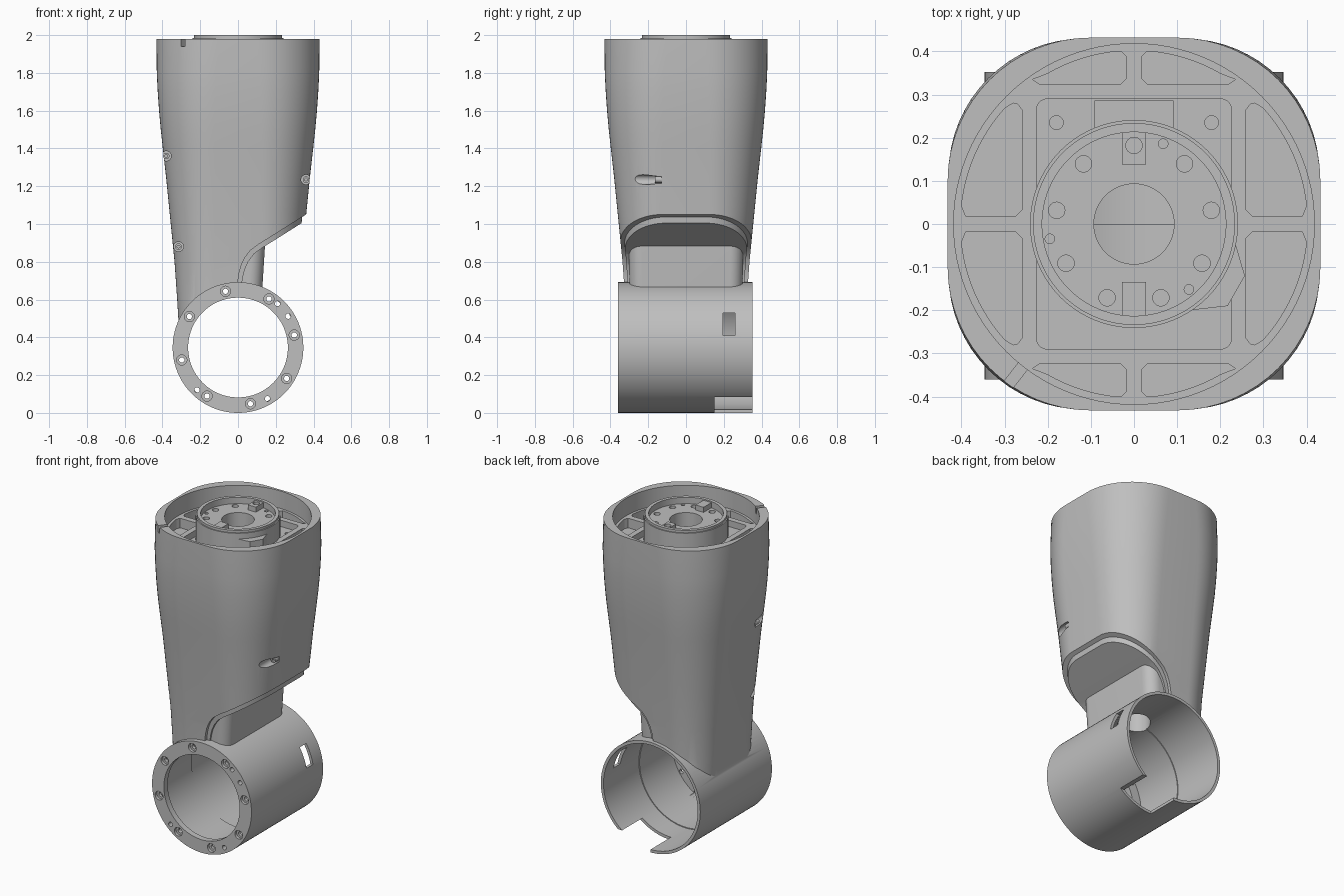
import bpy, bmesh, math
from mathutils import Vector, Matrix

if "Cube" in bpy.data.objects:
    bpy.data.objects.remove(bpy.data.objects["Cube"])

grey = bpy.data.materials.new("cast_grey")
grey.use_nodes = True
grey.diffuse_color = (0.52, 0.52, 0.52, 1)
grey.node_tree.nodes["Principled BSDF"].inputs["Base Color"].default_value = (0.52, 0.52, 0.52, 1)


def make(name, bm):
    bmesh.ops.recalc_face_normals(bm, faces=bm.faces)
    mesh = bpy.data.meshes.new(name)
    bm.to_mesh(mesh)
    bm.free()
    ob = bpy.data.objects.new(name, mesh)
    bpy.context.collection.objects.link(ob)
    mesh.materials.append(grey)
    return ob


def rods(name, items, seg=32):
    """Cylinders, each given as (start, end, radius)."""
    bm = bmesh.new()
    for a, b, r in items:
        a, b = Vector(a), Vector(b)
        turn = (b - a).to_track_quat('Z', 'Y').to_matrix().to_4x4()
        bmesh.ops.create_cone(bm, cap_ends=True, segments=seg, radius1=r, radius2=r,
                              depth=(b - a).length, matrix=Matrix.Translation((a + b) / 2) @ turn)
    return make(name, bm)


def box(name, lo, hi, angle=0):
    lo, hi = Vector(lo), Vector(hi)
    bm = bmesh.new()
    bmesh.ops.create_cube(bm, size=1, matrix=Matrix.Rotation(angle, 4, 'Z')
                          @ Matrix.Translation((lo + hi) / 2) @ Matrix.Diagonal((*(hi - lo), 1)))
    return make(name, bm)


def stack(bm, rings):
    """Closed skin through rings of points."""
    rings = [[bm.verts.new(p) for p in ring] for ring in rings]
    for a, b in zip(rings, rings[1:]):
        for i in range(len(a)):
            j = (i + 1) % len(a)
            bm.faces.new((a[i], a[j], b[j], b[i]))
    bm.faces.new(rings[0][::-1])
    bm.faces.new(rings[-1])


def prism(name, outlines, lo, hi, axis='Z'):
    bm = bmesh.new()
    for pts in outlines:
        stack(bm, [[(u, v, h) if axis == 'Z' else (u, h, v) for u, v in pts] for h in (lo, hi)])
    return make(name, bm)


def rounded(hx, hy, r, n=16):
    pts = []
    for k, (sx, sy) in enumerate([(1, 1), (-1, 1), (-1, -1), (1, -1)]):
        for i in range(n + 1):
            a = math.pi / 2 * (k + i / n)
            pts.append((sx * (hx - r) + r * math.cos(a), sy * (hy - r) + r * math.sin(a)))
    return pts


def loft(name, sections):
    """Stack of rounded rectangles: (z, centre x, half x, half y, corner radius)."""
    bm = bmesh.new()
    stack(bm, [[(x + cx, y, z) for x, y in rounded(hx, hy, r)] for z, cx, hx, hy, r in sections])
    return make(name, bm)


def volume(mesh):
    bm = bmesh.new()
    bm.from_mesh(mesh)
    v = bm.calc_volume(signed=True)
    bm.free()
    return v


def combine(ob, tool, op='DIFFERENCE'):
    """Boolean that accepts the first solver giving a plausible volume."""
    before = volume(ob.data)
    low, high = (.99, 9) if op == 'UNION' else (.1, 1.001)
    mod = ob.modifiers.new("bool", 'BOOLEAN')
    mod.operation, mod.object = op, tool
    result = ob.data
    for solver in ('EXACT', 'MANIFOLD', 'FLOAT'):
        mod.solver = solver
        bpy.context.view_layer.update()
        mesh = bpy.data.meshes.new_from_object(ob.evaluated_get(bpy.context.evaluated_depsgraph_get()))
        if low * before < volume(mesh) < high * before:
            result = mesh
            break
    ob.modifiers.clear()
    ob.data = result
    bpy.data.objects.remove(tool)


def polar(r, deg):
    return r * math.cos(math.radians(deg)), r * math.sin(math.radians(deg))


# Tapered upper arm with a scoop under its left side; a slightly smaller copy makes the scoop lip
TAPER = [(.4, .31), (.6, .322), (.8, .336), (1.05, .361), (1.25, .381), (1.4, .398),
         (1.5, .409), (1.6, .418), (1.7, .425), (1.8, .43), (1.98, .432)]
SCOOP = [(0, .3), (0, .7), (.006, .74), (.017, .78), (.035, .82), (.065, .86), (.11, .893),
         (.17, .93), (.36, 1.05), (.6, 1.2), (.6, .3)]


def scooped(name, inset, dx, dz):
    ob = loft(name, [(z + inset, 0, h - inset, h - inset, .17 + .163 * (z - .4) / 1.58)
                     for z, h in TAPER])
    pts = [(x + dx, z + dz) for x, z in SCOOP]
    combine(ob, prism("scoop_cutter", [pts], -.6, .6, 'Y'))
    return ob


arm = scooped("arm_body", 0, 0, 0)
lip = scooped("scoop_lip", .018, .02, -.018)
combine(lip, box("lip_trim", (-1, -1, 1.3), (1, 1, 2.2)))
combine(arm, lip, 'UNION')
combine(arm, loft("neck", [(.43, -.09, .2, .295, .07), (.68, -.07, .2, .3, .07),
                           (1.0, -.05, .2, .305, .07)]), 'UNION')

# Cross tube, its bore and the shallow seam inside it
C = .346
combine(arm, rods("cross_tube", [((0, -.36, C), (0, .352, C), .346)], 96), 'UNION')
combine(arm, rods("bore_cutter", [((0, -.322, C), (0, .5, C), .323)], 96))
combine(arm, rods("rear_bore_cutter", [((0, 0, C), (0, .52, C), .328)], 96))
combine(arm, rods("flange_cutter", [((0, -.5, C), (0, -.2, C), .264)], 96))

# Flange holes: eight counterbored, four plain
big = [polar(.305, 12.5 + 45 * i) for i in range(8)]
small = [polar(.313, a) for a in (32, 48, 226, 300)]
combine(arm, rods("counterbore_cutter", [((x, -.4, z + C), (x, -.342, z + C), .027) for x, z in big]))
combine(arm, rods("bolt_hole_cutter", [((x, -.41, z + C), (x, -.28, z + C), .014) for x, z in big + small], 20))

# Window and rear notch in the tube
combine(arm, box("window_cutter", (.2, .195, .41), (.5, .26, .53)))
combine(arm, box("notch_cutter", (0, .15, -.1), (.26, .6, .085)))

# Top opening, floor pockets and central passage
combine(arm, rods("opening_cutter", [((0, 0, 1.87), (0, 0, 2.2), .418)], 96))
side = [(.275, .018), (.26, .033), (.26, .265), (.27, .278), (.28, .28)]
side += [polar(.402, a) for a in range(42, 4, -3)] + [(.39, .018)]
end = [(.03, .325), (.018, .337), (.018, .388), (.03, .4)]
end += [polar(.402, a) for a in range(84, 58, -3)] + [(.235, .335), (.22, .325)]
pockets = [[(sx * x, sy * y) for x, y in shape] for shape in (side, end)
           for sx in (1, -1) for sy in (1, -1)]
combine(arm, prism("pocket_cutter", pockets, 1.81, 1.95))
combine(arm, prism("frame_cutter", [rounded(.226, .29, .025, 5)], 1.83, 1.95))
combine(arm, box("step_cutter", (-.092, -.2, 1.815), (.092, .285, 1.9)))
combine(arm, rods("floor_hole_cutter", [((x, .235, 1.78), (x, .235, 1.9), .016) for x in (-.18, .18)], 20))
combine(arm, rods("passage_cutter", [((0, 0, .45), (0, 0, 2.3), .093)], 64))
combine(arm, box("rim_notch_cutter", (.38, -.013, 1.94), (.6, .013, 2.1), math.radians(232)))

# Side screw recesses
SCREWS = [(-.38, 1.36), (.36, 1.235), (-.315, .88)]
combine(arm, rods("screw_recess_cutter", [((x, -.5, z), (x, -.13, z), .026) for x, z in SCREWS]))
screws = rods("recessed_screws", [((x, -.12, z), (x, -.165, z), .017) for x, z in SCREWS])
combine(screws, rods("socket_cutter", [((x, -.15, z), (x, -.3, z), .008) for x, z in SCREWS], 6))

# Output hub with raised rim, two lugs, bolt circle and a side tab
hub = rods("output_hub", [((0, 0, 1.8), (0, 0, 1.985), .241)], 96)
combine(hub, rods("hub_rim", [((0, 0, 1.95), (0, 0, 2.0), .234)], 96), 'UNION')
combine(hub, rods("hub_recess_cutter", [((0, 0, 1.96), (0, 0, 2.2), .213)], 96))
for name, lo, hi in (("rear_lug", .138, .222), ("front_lug", -.222, -.135)):
    combine(hub, box(name, (-.028, lo, 1.94), (.028, hi, 1.992)), 'UNION')
combine(hub, rods("hub_passage_cutter", [((0, 0, 1.5), (0, 0, 2.2), .093)], 64))
bolts = [((x, y, 1.92), (x, y, 2.2), .019) for x, y in (polar(.182, 90 + 40 * i) for i in range(9))]
pins = [((x, y, 1.92), (x, y, 2.2), .011) for x, y in (polar(.198, a) for a in (70, 190, 310))]
combine(hub, rods("hub_hole_cutter", bolts + pins, 24))
tab = prism("hub_tab", [[(.13, -.2), (.217, -.19), (.257, -.12), (.235, -.045), (.19, -.1)]], 1.87, 1.95)
combine(tab, rods("tab_trim", [((0, 0, 1.5), (0, 0, 2.2), .235)], 96))

# Smooth curved faces while keeping edges crisp
for ob in (arm, screws, hub, tab):
    bpy.ops.object.select_all(action='DESELECT')
    ob.select_set(True)
    bpy.context.view_layer.objects.active = ob
    bpy.ops.object.shade_smooth_by_angle(angle=math.radians(28))
